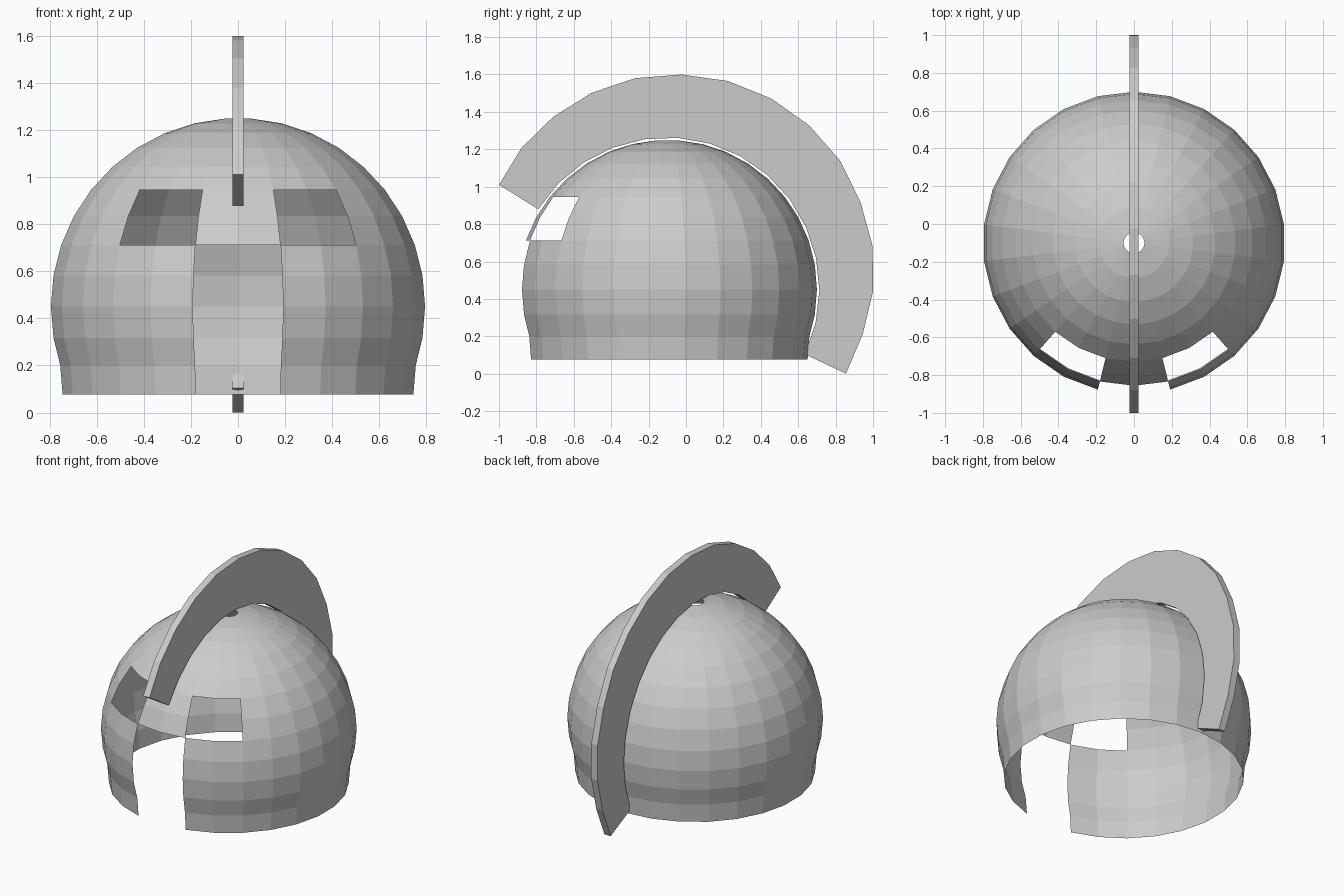
import bpy, bmesh
from math import sin, cos, pi, radians

if "Cube" in bpy.data.objects:
    bpy.data.objects.remove(bpy.data.objects["Cube"])

CY, CZ, R = -0.1, 0.45, 0.8      # shared centre and dome radius
SEG = 26


def make_object(name, bm):
    bmesh.ops.recalc_face_normals(bm, faces=bm.faces)
    mesh = bpy.data.meshes.new(name)
    bm.to_mesh(mesh)
    bm.free()
    obj = bpy.data.objects.new(name, mesh)
    bpy.context.collection.objects.link(obj)
    return obj


# Helmet shell: open dome, flared neck, small vent at the crown
step = radians(86.05 / 9)
profile = [(0.75, 0.076), (0.76, 0.2)]
profile += [(R * cos(k * step), CZ + R * sin(k * step)) for k in range(-1, 10)]
EYE_ROWS, MOUTH_ROWS = (4, 5), (0, 1, 2, 3, 4)

bm = bmesh.new()
rings = []
for r, z in profile:
    rings.append([bm.verts.new((r * sin(2 * pi * i / SEG), CY - r * cos(2 * pi * i / SEG), z))
                  for i in range(SEG)])
# Segment 0 starts at the front centre; row 4 ends at the equator + 2 steps
for row in range(len(rings) - 1):
    for i in range(SEG):
        side = min(i, SEG - 1 - i)          # mirrored column counted from the front
        mouth = side == 0 and row < 5
        eye = side in (1, 2) and row in (5, 6)
        if mouth or eye:
            continue
        j = (i + 1) % SEG
        bm.faces.new((rings[row][i], rings[row][j], rings[row + 1][j], rings[row + 1][i]))
bmesh.ops.delete(bm, geom=[v for v in bm.verts if not v.link_faces], context='VERTS')
make_object("helmet_shell", bm)

# Crest: curved fin swept front to back, tallest past the crown
outer = [1.06, 1.087, 1.107, 1.127, 1.143, 1.152, 1.161, 1.163,
         1.16, 1.153, 1.134, 1.122, 1.1, 1.072, 1.056]
INNER, HALF = 0.813, 0.024

bm = bmesh.new()
sections = []
for i, ro in enumerate(outer):
    a = radians(148.1 - i * 173.3 / (len(outer) - 1))
    sections.append([bm.verts.new((x, CY + r * cos(a), CZ + r * sin(a)))
                     for x, r in ((-HALF, INNER), (HALF, INNER), (HALF, ro), (-HALF, ro))])
for a, b in zip(sections, sections[1:]):
    for k in range(4):
        n = (k + 1) % 4
        bm.faces.new((a[k], a[n], b[n], b[k]))
bm.faces.new(sections[0])
bm.faces.new(sections[-1])
make_object("crest", bm)
